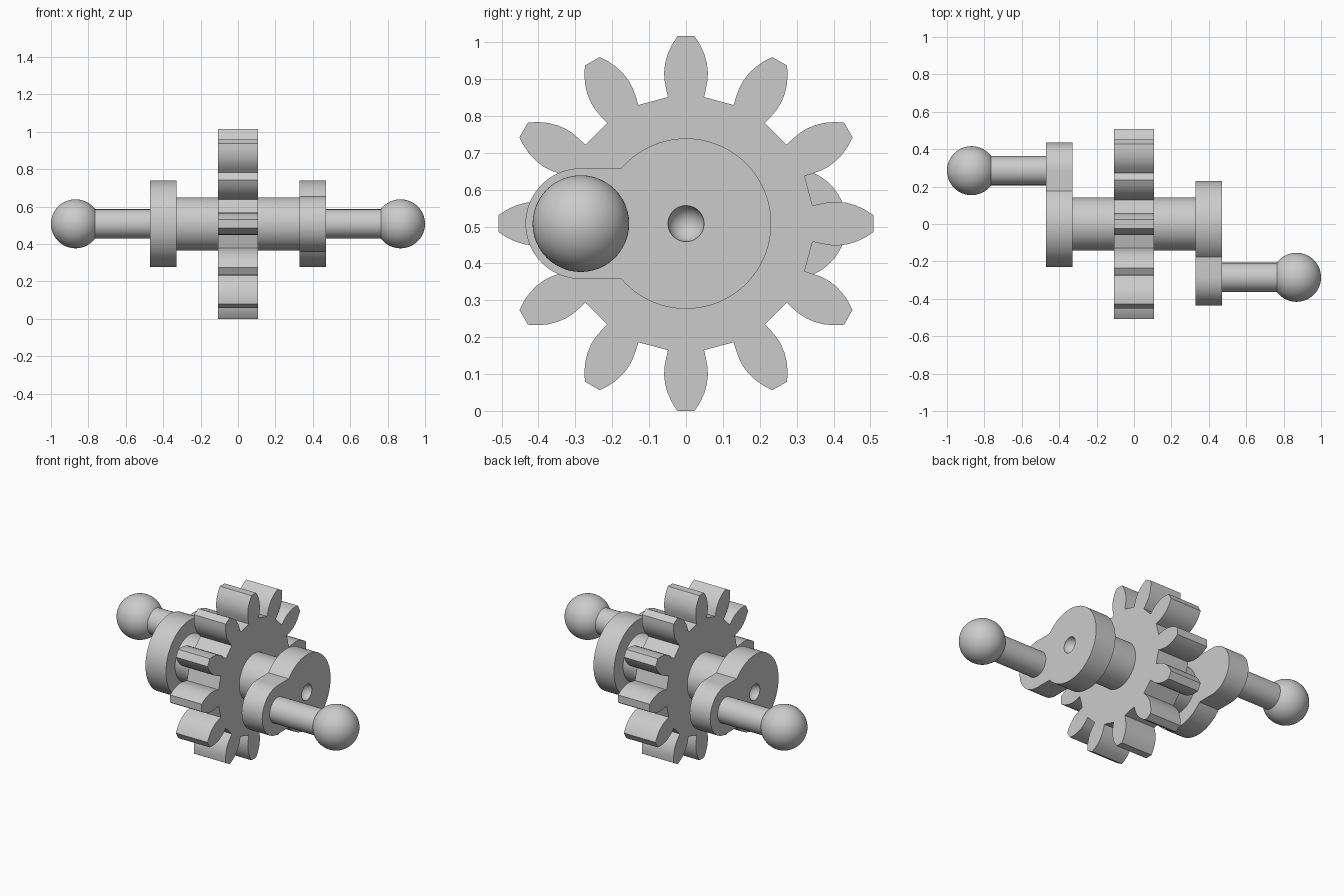
import bpy, bmesh, math
from mathutils import Matrix

cube = bpy.data.objects.get("Cube")
if cube:
    bpy.data.objects.remove(cube, do_unlink=True)

AXIS_Z = 0.508      # height of the rotation axis
THROW = 0.285       # offset of the crank pins
WEB_IN, WEB_OUT = 0.33, 0.47

steel = bpy.data.materials.new("grey metal")
steel.use_nodes = True
colour = (0.6, 0.6, 0.6, 1)
steel.diffuse_color = colour
steel.node_tree.nodes["Principled BSDF"].inputs["Base Color"].default_value = colour


def finish(bm, name):
    bmesh.ops.recalc_face_normals(bm, faces=bm.faces)
    mesh = bpy.data.meshes.new(name)
    bm.to_mesh(mesh)
    bm.free()
    mesh.materials.append(steel)
    obj = bpy.data.objects.new(name, mesh)
    bpy.context.collection.objects.link(obj)
    return obj


def smooth(obj):
    bpy.ops.object.select_all(action='DESELECT')
    obj.select_set(True)
    bpy.context.view_layer.objects.active = obj
    bpy.ops.object.shade_smooth_by_angle(angle=math.radians(30))


def prism(name, outline, x0, x1):
    """Extrude a (y, z) outline, given about the axis, from x0 to x1."""
    bm = bmesh.new()
    face = bm.faces.new([bm.verts.new((x0, y, z + AXIS_Z)) for y, z in outline])
    new = bmesh.ops.extrude_face_region(bm, geom=[face])["geom"]
    verts = [v for v in new if isinstance(v, bmesh.types.BMVert)]
    bmesh.ops.translate(bm, verts=verts, vec=(x1 - x0, 0, 0))
    return finish(bm, name)


def arc(cy, radius, start, end, steps):
    angles = [start + (end - start) * i / steps for i in range(steps + 1)]
    return [(cy + radius * math.cos(a), radius * math.sin(a)) for a in angles]


def ball(name, x, y, radius):
    bm = bmesh.new()
    place = Matrix.Translation((x, y, AXIS_Z)) @ Matrix.Rotation(math.pi / 2, 4, 'Y')
    bmesh.ops.create_uvsphere(bm, u_segments=48, v_segments=32, radius=radius, matrix=place)
    return finish(bm, name)


# Gear: one tooth profile (distance from axis, half width) repeated around
TEETH = 12
flank = [(0.343, 0.049), (0.365, 0.054), (0.39, 0.0585), (0.411, 0.0593),
         (0.435, 0.0565), (0.46, 0.0495), (0.485, 0.038), (0.508, 0.023)]
tooth = [(r, -w) for r, w in flank] + [(r, w) for r, w in reversed(flank)]
outline = []
for i in range(TEETH):
    c, s = math.cos(math.tau * i / TEETH), math.sin(math.tau * i / TEETH)
    outline += [(r * c - w * s, r * s + w * c) for r, w in tooth]
smooth(prism("gear", outline, -0.108, 0.108))

# Central shaft
smooth(prism("shaft", arc(0, 0.142, 0, math.tau, 64)[:-1], -WEB_IN - 0.02, WEB_IN + 0.02))

# Cranks, turned half a revolution from each other
for side, label in ((1, "left"), (-1, "right")):
    # Web: round disc with a round-ended arm
    disc_r, arm_r = 0.231, 0.15
    meet = math.pi - math.asin(arm_r / disc_r)
    shape = arc(0, disc_r, -meet, meet, 72)
    shape += arc(-THROW, arm_r, math.pi / 2, math.pi * 1.5, 36)
    shape = [(y * side, z) for y, z in shape]
    web = prism(label + "_crank_web", shape, side * WEB_IN, side * WEB_OUT)

    # Round centre dimple on the outer face
    cutter = ball("dimple_cutter", side * (WEB_OUT + 0.003), 0, 0.049)
    cutter.hide_render = True
    cut = web.modifiers.new("dimple", 'BOOLEAN')
    cut.operation = 'DIFFERENCE'
    cut.solver = 'EXACT'
    cut.object = cutter
    bpy.context.view_layer.objects.active = web
    bpy.ops.object.modifier_apply(modifier=cut.name)
    bpy.data.objects.remove(cutter, do_unlink=True)
    smooth(web)

    # Pin and ball end
    pin_y = -THROW * side
    pin = arc(pin_y, 0.078, 0, math.tau, 48)[:-1]
    smooth(prism(label + "_crank_pin", pin, side * (WEB_OUT - 0.02), side * 0.8))
    smooth(ball(label + "_ball_end", side * 0.869, pin_y, 0.131))
